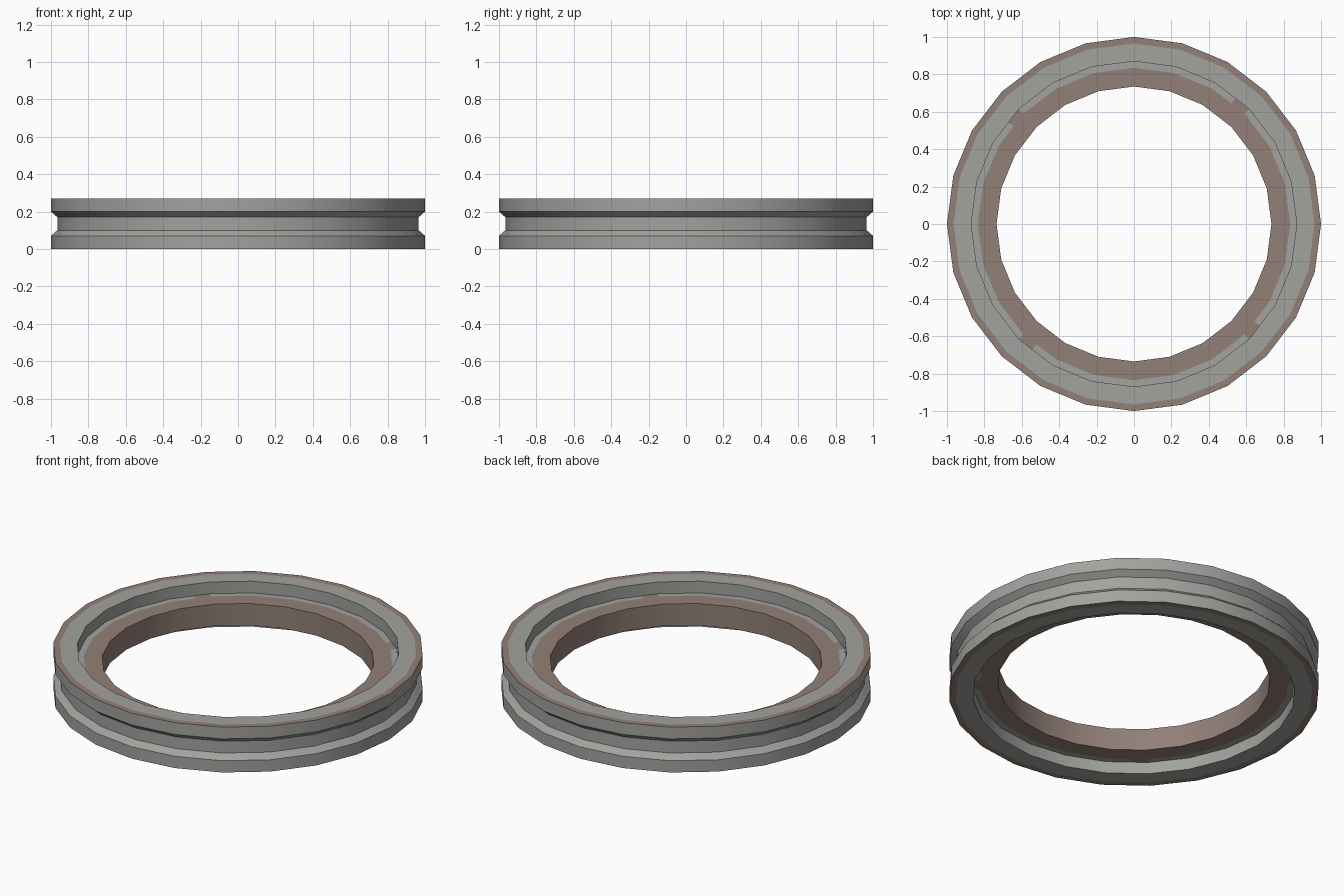
import bpy, bmesh, math

if "Cube" in bpy.data.objects:
    bpy.data.objects.remove(bpy.data.objects["Cube"])


def material(name, rgb):
    m = bpy.data.materials.new(name)
    m.diffuse_color = (*rgb, 1)
    m.use_nodes = True
    m.node_tree.nodes["Principled BSDF"].inputs["Base Color"].default_value = m.diffuse_color
    return m


grey = material("grey metal", (0.36, 0.36, 0.345))
brown = material("worn brown", (0.29, 0.215, 0.185))

SIDES = 24
# Closed cross-section: (radius, z, colour of the band starting here)
# 0 = grey, 1 = brown, 2 = grey with four short brown gaps
upper = [(1.0, 0.135)]
profile = [
    (1.0, 0.0, 0), (1.0, 0.07, 0), (0.966, 0.10, 0), (0.966, 0.17, 0),
    (1.0, 0.20, 0), (1.0, 0.27, 1), (0.965, 0.27, 0), (0.87, 0.27, 0),
    (0.87, 0.20, 2), (0.835, 0.20, 1), (0.735, 0.20, 1),
    (0.735, 0.07, 1), (0.835, 0.07, 2), (0.87, 0.07, 0),
    (0.87, 0.0, 0), (0.965, 0.0, 1),
]

# Directions around the ring; four sides are split where the gaps end
stations = []
for i in range(SIDES):
    a, b = (2 * math.pi * k / SIDES for k in (i, i + 1))
    pa, pb = (math.cos(a), math.sin(a)), (math.cos(b), math.sin(b))
    gap = i % 6 == 3
    stations.append((pa, gap))
    if gap:
        t = 0.4
        stations.append(((pa[0] + (pb[0] - pa[0]) * t,
                          pa[1] + (pb[1] - pa[1]) * t), False))

# Lathe the grooved ring
bm = bmesh.new()
rings = [[bm.verts.new((r * d[0], r * d[1], z)) for r, z, _ in profile]
         for d, _ in stations]
n, m = len(rings), len(profile)
for i in range(n):
    p, q = rings[i], rings[(i + 1) % n]
    for j in range(m):
        k = (j + 1) % m
        f = bm.faces.new((p[j], q[j], q[k], p[k]))
        c = profile[j][2]
        f.material_index = int(stations[i][1]) if c == 2 else c
bmesh.ops.recalc_face_normals(bm, faces=bm.faces)

mesh = bpy.data.meshes.new("grooved_ring")
bm.to_mesh(mesh)
bm.free()
mesh.materials.append(grey)
mesh.materials.append(brown)
ring = bpy.data.objects.new("grooved_ring", mesh)
bpy.context.collection.objects.link(ring)
bpy.context.view_layer.objects.active = ring
ring.select_set(True)
bpy.ops.object.shade_smooth_by_angle(angle=math.radians(30))
